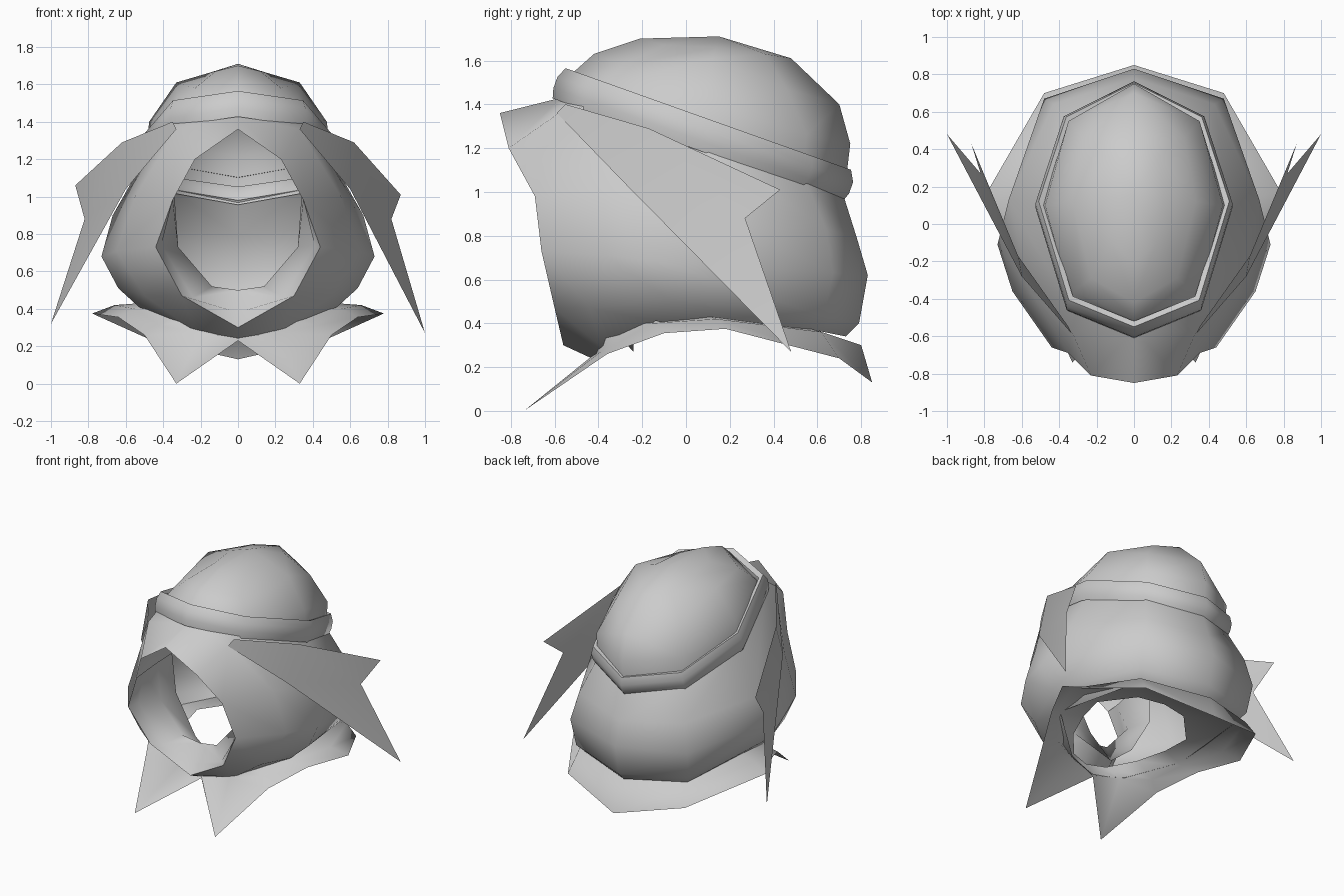
import bpy, bmesh, math
from mathutils import Vector

cube = bpy.data.objects.get("Cube")
if cube:
    bpy.data.objects.remove(cube, do_unlink=True)

cloth = bpy.data.materials.new("grey cloth")
cloth.use_nodes = True
cloth.diffuse_color = (0.6, 0.6, 0.6, 1)
cloth.node_tree.nodes["Principled BSDF"].inputs["Base Color"].default_value = (0.6, 0.6, 0.6, 1)


def make(name, verts, faces, mirror=True, angle=60):
    """Build an object from points and faces, mirrored across x."""
    bm = bmesh.new()
    vs = [bm.verts.new(v) for v in verts]
    for f in faces:
        bm.faces.new([vs[i] for i in f])
    if mirror:
        geom = bm.verts[:] + bm.edges[:] + bm.faces[:]
        bmesh.ops.mirror(bm, geom=geom, axis='X', merge_dist=0.0001)
        bmesh.ops.remove_doubles(bm, verts=bm.verts[:], dist=0.0005)
    bmesh.ops.recalc_face_normals(bm, faces=bm.faces[:])
    me = bpy.data.meshes.new(name)
    bm.to_mesh(me)
    bm.free()
    me.materials.append(cloth)
    ob = bpy.data.objects.new(name, me)
    bpy.context.collection.objects.link(ob)
    bpy.ops.object.select_all(action='DESELECT')
    bpy.context.view_layer.objects.active = ob
    ob.select_set(True)
    bpy.ops.object.shade_smooth_by_angle(angle=math.radians(angle))
    return ob


def grid(rows):
    """Points and quads that join rows of equal length."""
    n = len(rows[0])
    verts = [p for r in rows for p in r]
    faces = [(i * n + j, i * n + j + 1, (i + 1) * n + j + 1, (i + 1) * n + j)
             for i in range(len(rows) - 1) for j in range(n - 1)]
    return verts, faces


# Dome of the cap, rows from the band up to the crown, front to back
dome = [
    [(0, -.54, 1.49), (.34, -.40, 1.42), (.49, .10, 1.26), (.35, .54, 1.10), (0, .73, 1.05)],
    [(0, -.51, 1.55), (.32, -.36, 1.49), (.475, .10, 1.40), (.35, .55, 1.26), (0, .75, 1.22)],
    [(0, -.42, 1.63), (.23, -.29, 1.58), (.33, .12, 1.61), (.27, .46, 1.47), (0, .70, 1.40)],
    [(0, -.21, 1.70), (.12, -.10, 1.67), (.16, .14, 1.66), (.13, .36, 1.63), (0, .48, 1.61)],
]
verts, faces = grid(dome)
verts.append((0, .15, 1.71))
faces += [(15 + j, 16 + j, 20) for j in range(4)]
make("cap_dome", verts, faces)

# Head band: a rounded strip swept around a tilted outline
outline = [(0, -.585), (.355, -.44), (.52, .10), (.37, .56), (0, .745)]
up = Vector((0, .336, .94))
section = [(.055, .92), (.07, .98), (.02, 1.015), (-.035, 1.015), (-.08, .995)]
band = [[Vector((x * s, y * s, 1.295 - .356 * y * s)) + up * h for x, y in outline]
        for h, s in section]
make("head_band", *grid(band), angle=60)

# Hood, rows from the band down to the hem, face rim to back
hood = [
    [(0, -.57, 1.43), (.345, -.43, 1.40), (.50, .10, 1.20), (.36, .55, 1.04), (0, .72, .98)],
    [(.35, -.69, .98), (.55, -.37, 1.00), (.67, .13, .90), (.43, .64, .83), (0, .78, .79)],
    [(.44, -.66, .73), (.65, -.36, .71), (.73, -.11, .68), (.48, .67, .63), (0, .83, .62)],
    [(.30, -.60, .47), (.50, -.44, .47), (.64, -.08, .51), (.46, .63, .43), (0, .79, .40)],
    [(0, -.56, .30), (.23, -.37, .28), (.53, -.14, .41), (.42, .58, .37), (0, .73, .34)],
]
verts, faces = grid(hood)
faces.remove((0, 1, 6, 5))
verts += [(0, -.85, 1.36), (.23, -.81, 1.20), (0, -.43, .24), (.33, -.58, 1.36)]
# Peak over the face, brow fold, and the chin
faces += [(0, 25, 26, 28), (28, 26, 5), (28, 5, 6, 1), (0, 28, 1), (20, 27, 21)]
make("hood", verts, faces)

# Lining that rolls inward from the face rim and down behind it
lining = [
    [(.35, -.69, .98), (.44, -.66, .73), (.30, -.60, .47), (0, -.56, .30)],
    [(.35, -.60, .99), (.41, -.58, .74), (.24, -.54, .46), (0, -.52, .38)],
    [(.34, -.46, 1.01), (.32, -.45, .73), (.14, -.45, .52), (0, -.45, .50)],
    [(.36, -.26, 1.00), (.34, -.24, .70), (.18, -.24, .42), (0, -.24, .27)],
]
make("face_lining", *grid(lining))

# Collar, rows from the neck hole to the pointed outer edge, front to back
collar = [
    [(0, -.50, .36), (.14, -.46, .37), (.28, -.30, .40), (.36, -.10, .42),
     (.39, .08, .44), (.20, .28, .46), (0, .32, .46)],
    [(0, -.43, .25), (.20, -.39, .27), (.42, -.31, .31), (.55, -.16, .40),
     (.66, .14, .42), (.46, .62, .36), (0, .80, .30)],
    [(0, -.43, .23), (.33, -.74, 0), (.50, -.36, .26), (.64, -.10, .355),
     (.78, .18, .375), (.48, .70, .24), (0, .85, .13)],
]
make("collar", *grid(collar), angle=75)

# Pointed cloth tails sweeping back from the brow, bulging around the temples
for name, side, lift in (("left_tail", 1, 0), ("right_tail", -1, .05)):
    pts = [(.33, -.59, 1.36), (.35, -.55, 1.40), (.62, -.17, 1.29),
           (.87, .43, 1.01 + lift), (.82, .27, .88), (1.0, .48, .27 + lift),
           (.60, -.28, 1.04)]
    make(name, [(side * x, y, z) for x, y, z in pts],
         [(0, 1, 2, 6), (6, 2, 4), (2, 3, 4), (6, 4, 5)], mirror=False)
